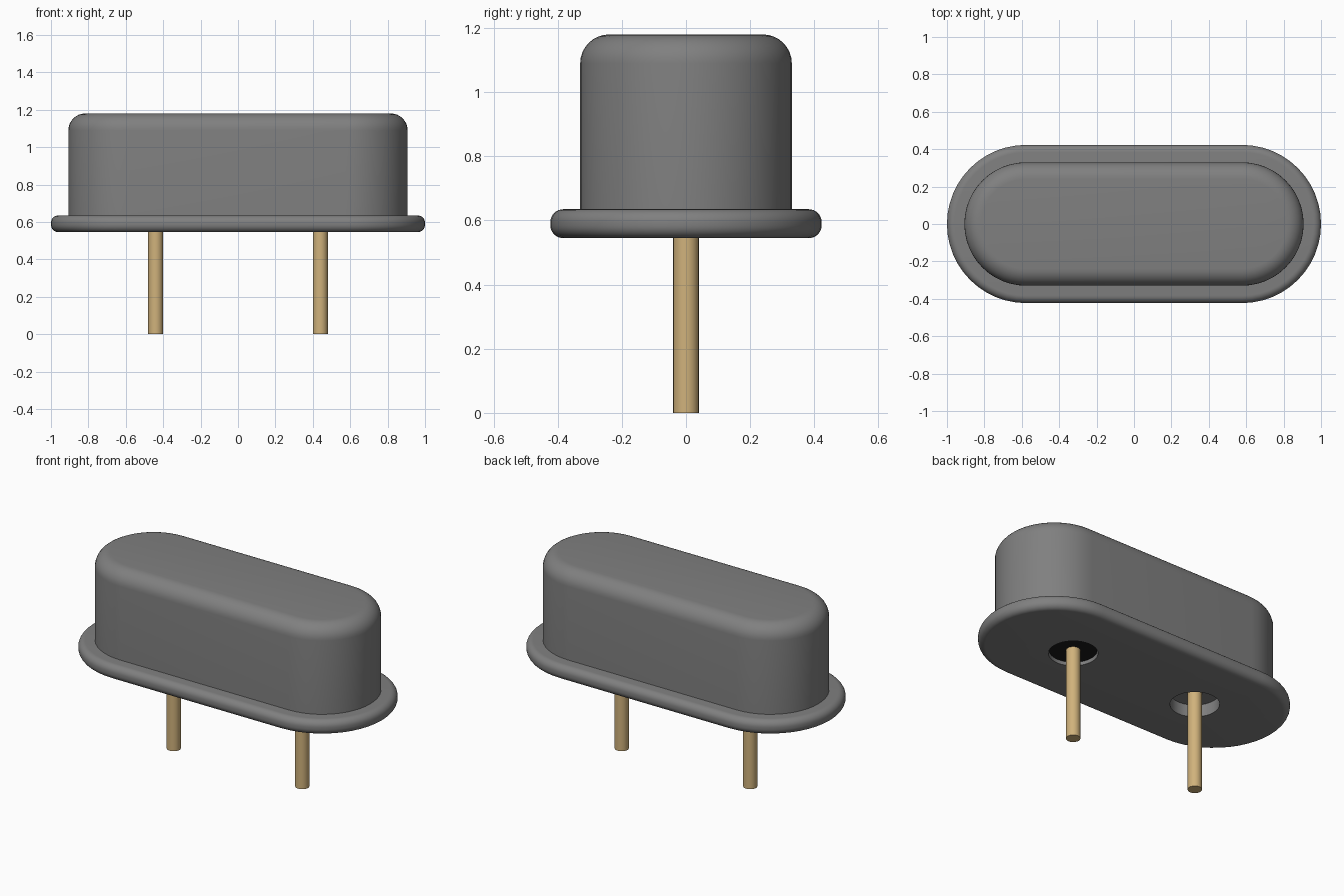
import bpy, bmesh
from math import sin, cos, pi, radians

cube = bpy.data.objects.get("Cube")
if cube:
    bpy.data.objects.remove(cube, do_unlink=True)


def material(name, rgb):
    mat = bpy.data.materials.new(name)
    mat.use_nodes = True
    mat.diffuse_color = (*rgb, 1)
    mat.node_tree.nodes["Principled BSDF"].inputs["Base Color"].default_value = (*rgb, 1)
    return mat


grey = material("grey metal", (0.215, 0.215, 0.215))
gold = material("pale gold", (0.63, 0.445, 0.2))
black = material("black glass", (0.01, 0.01, 0.01))


def finish(name, bm, mat):
    """Turn a bmesh into a smooth-shaded object."""
    bmesh.ops.recalc_face_normals(bm, faces=bm.faces)
    mesh = bpy.data.meshes.new(name)
    bm.to_mesh(mesh)
    bm.free()
    mesh.materials.append(mat)
    obj = bpy.data.objects.new(name, mesh)
    bpy.context.collection.objects.link(obj)
    smooth(obj)
    return obj


def smooth(obj):
    bpy.ops.object.select_all(action='DESELECT')
    obj.select_set(True)
    bpy.context.view_layer.objects.active = obj
    bpy.ops.object.shade_smooth_by_angle(angle=radians(35))


def slot_solid(name, half_straight, profile, mat, steps=24):
    """Stack slot-shaped rings given as (end radius, height) and cap them."""
    bm = bmesh.new()
    rings = []
    for r, z in profile:
        ring = []
        for side in (1, -1):
            for i in range(steps + 1):
                a = -pi / 2 + pi * i / steps
                ring.append(bm.verts.new((side * (half_straight + r * cos(a)),
                                          side * r * sin(a), z)))
        rings.append(ring)
    n = len(rings[0])
    for low, high in zip(rings, rings[1:]):
        for i in range(n):
            j = (i + 1) % n
            bm.faces.new((low[i], low[j], high[j], high[i]))
    bm.faces.new(rings[0])
    bm.faces.new(rings[-1])
    return finish(name, bm, mat)


def cylinder(name, x, radius, z0, z1, mat, sides=32):
    bm = bmesh.new()
    bmesh.ops.create_cone(bm, cap_ends=True, segments=sides, radius1=radius,
                          radius2=radius, depth=z1 - z0)
    bmesh.ops.translate(bm, verts=bm.verts, vec=(x, 0, (z0 + z1) / 2))
    return finish(name, bm, mat)


def fillet(radius, edge, z, start, end, steps=8):
    """Quarter-round profile points around an outer edge."""
    pts = []
    for i in range(steps + 1):
        a = start + (end - start) * i / steps
        pts.append((edge - radius + radius * cos(a), z + radius * sin(a)))
    return pts


BASE, RIM, TOP = 0.545, 0.635, 1.18
CENTRE, PIN_X = 0.577, 0.44

# Can with a rounded top edge
slot_solid("can", CENTRE, [(0.33, RIM - 0.015)] +
           fillet(0.09, 0.33, TOP - 0.09, 0, pi / 2), grey)

# Base flange with rounded rim
flange = slot_solid("base_flange", CENTRE,
                    fillet(0.04, 0.423, BASE + 0.04, -pi / 2, 0) +
                    fillet(0.04, 0.423, RIM - 0.04, 0, pi / 2), grey)

# Round holes in the flange underside
for x in (PIN_X, -PIN_X):
    cutter = cylinder("hole_cutter", x, 0.138, BASE - 0.1, RIM - 0.01, grey)
    cutter.hide_render = True
    mod = flange.modifiers.new("hole", 'BOOLEAN')
    mod.operation, mod.solver, mod.object = 'DIFFERENCE', 'EXACT', cutter
    bpy.context.view_layer.objects.active = flange
    bpy.ops.object.modifier_apply(modifier=mod.name)
    bpy.data.objects.remove(cutter, do_unlink=True)
smooth(flange)

# Glass seal and the two pins
cylinder("glass_seal", PIN_X, 0.134, BASE + 0.02, RIM - 0.005, black)
for side, x in (("left", PIN_X), ("right", -PIN_X)):
    cylinder(side + "_pin", x, 0.04, 0, RIM - 0.005, gold, 24)
